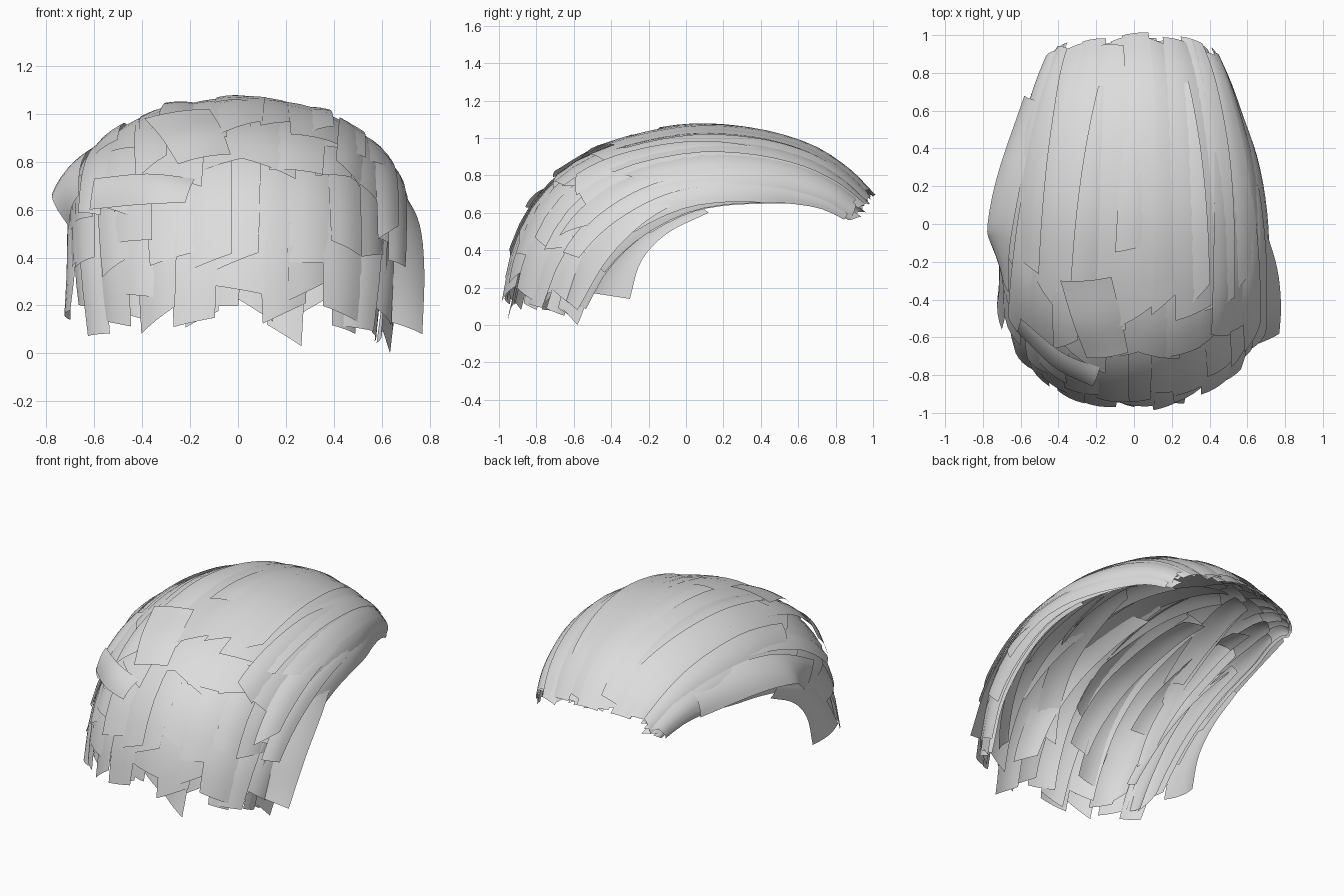
import bpy, bmesh, math, random
from mathutils import Vector

if "Cube" in bpy.data.objects:
    bpy.data.objects.remove(bpy.data.objects["Cube"])

random.seed(7)
hair = bpy.data.materials.new("light grey")
hair.diffuse_color = (0.72, 0.72, 0.72, 1)
hair.use_nodes = True
hair.node_tree.nodes["Principled BSDF"].inputs["Base Color"].default_value = hair.diffuse_color

# Guide paths, fringe to nape: crown line and lower side line
CROWN = [(0, -.99, .12), (0, -.93, .41), (0, -.785, .69), (0, -.51, .905), (0, -.06, 1.03),
         (0, .32, 1.03), (0, .64, .95), (0, .85, .825), (0, .99, .69)]
SIDE = [(.65, -.56, .08), (.68, -.44, .30), (.69, -.26, .48), (.69, -.03, .61), (.67, .18, .66),
        (.63, .38, .67), (.57, .56, .665), (.51, .74, .63), (.44, .91, .54)]


def along(path, t):
    """Smooth point on a path, t from 0 to 1, straight beyond the ends."""
    p = [Vector(q) for q in path]
    p = [2 * p[0] - p[1]] + p + [2 * p[-1] - p[-2]]
    n = len(path) - 1
    i = min(max(int(math.floor(t * n)), 0), n - 1)
    f = t * n - i
    a, b, c, d = p[i:i + 4]
    if f < 0 or f > 1:
        return b + (c - b) * f
    return 0.5 * (2 * b + (c - a) * f + (2 * a - 5 * b + 4 * c - d) * f * f
                  + (3 * b - a - 3 * c + d) * f ** 3)


def scalp(u, t):
    """Dome surface: u from -1 (left) to 1 (right), t from fringe to nape."""
    c, s = along(CROWN, t), along(SIDE, t)
    a = u * math.pi / 2
    k = math.cos(a)
    return Vector((s.x * math.sin(a), s.y + (c.y - s.y) * k, s.z + (c.z - s.z) * k))


def raised(u, t, h):
    e = .01
    du = scalp(u + e, t) - scalp(u - e, t)
    dt = scalp(u, t + e) - scalp(u, t - e)
    return scalp(u, t) + du.cross(dt).normalized() * h


def make_strip(name, point, rows=16, cols=4):
    """Sheet from point(a, b): a across -1..1, b along 0..1."""
    bm = bmesh.new()
    g = [[bm.verts.new(point(2 * i / cols - 1, j / rows)) for i in range(cols + 1)]
         for j in range(rows + 1)]
    for j in range(rows):
        for i in range(cols):
            f = bm.faces.new((g[j][i], g[j][i + 1], g[j + 1][i + 1], g[j + 1][i]))
            f.smooth = True
    me = bpy.data.meshes.new(name)
    bm.to_mesh(me)
    bm.free()
    me.materials.append(hair)
    ob = bpy.data.objects.new(name, me)
    bpy.context.collection.objects.link(ob)


def lock(name, u, width, t0, t1, h0, h1, sway=0.0, lean=.01):
    """One flat lock of hair lying on the dome, with slanted cut ends."""
    tilt = random.uniform(-lean, lean)
    cut0, cut1 = random.uniform(-.025, .025), random.uniform(-.02, .02)

    def point(a, b):
        t = t0 + cut0 * a + (t1 + cut1 * a - t0 - cut0 * a) * b
        w = width * (.85 + .15 * math.sin(math.pi * b))
        uu = u + sway * (b - .5) + a * w / 2
        uu = max(-1.04, min(1.04, uu))
        return raised(uu, t, h0 + (h1 - h0) * b + tilt * a + .006 * (1 - a * a))
    make_strip(name, point)


# Layers from inside out: name, count, width, start, end, start height, end height, lean
LAYERS = [("under_lock", 14, .19, .00, .58, -.035, -.06, .03),
          ("fringe_lock", 13, .22, .01, .80, -.012, -.035, .015),
          ("middle_lock", 13, .22, .13, .99, .000, -.015, .012),
          ("crown_lock", 12, .24, .26, 1.0, .012, .000, .01),
          ("top_lock", 11, .25, .37, 1.0, .022, .008, .01)]
for name, count, width, t0, t1, h0, h1, lean in LAYERS:
    for i in range(count):
        u = -.9 + 1.8 * i / (count - 1) + random.uniform(-.02, .02)
        if name == "top_lock":
            u *= .88
        lock(name, u, width * random.uniform(.9, 1.15),
             t0 + random.uniform(-.02, .06), t1 + random.uniform(-.05, .01),
             h0 + random.uniform(-.008, .008), h1 + random.uniform(-.008, .008),
             random.uniform(-.07, .07), lean)

# Short loose locks lifting off the front of the crown
for u, t in ((-.62, .24), (-.35, .3), (-.2, .40), (.02, .48), (.3, .40), (.5, .3), (.68, .2), (.78, .14)):
    lock("loose_lock", u, .15, t, t + .4, .035, .005, random.uniform(-.12, .12), .02)

# Swept locks over the inside of the dome
for i in range(20):
    t = .08 + .08 * (i % 5)
    lock("inner_lock", -.80 + .084 * i, .16, t, t + .42, random.uniform(-.11, -.04),
         random.uniform(-.11, -.04), random.uniform(-.3, .3), .035)


def panel(name, edge_a, edge_b, bulge=(0, 0, 0)):
    """Wide lock spanning two edge paths, bowed along the bulge vector."""
    def point(a, b):
        return along(edge_a, b).lerp(along(edge_b, b), (a + 1) / 2) + Vector(bulge) * (1 - a * a)
    make_strip(name, point, 14, 6)


# Flaring lock on the right, standing off the dome at its rear edge
panel("right_flare_panel",
      [(.64, -.64, .13), (.65, -.54, .40), (.64, -.36, .63), (.60, -.10, .80)],
      [(.77, -.58, .08), (.778, -.42, .35), (.755, -.22, .55), (.68, .02, .69)], (.01, 0, 0))
panel("right_front_panel",
      [(.60, -.68, .11), (.62, -.60, .40), (.62, -.44, .63)],
      [(.635, -.58, .0), (.665, -.46, .28), (.67, -.28, .52)])

# Locks on the left: one hanging to the lower rear edge, one bulging over the temple
panel("left_hanging_panel",
      [(-.70, -.56, .18), (-.68, -.47, .36), (-.67, -.30, .57), (-.65, .0, .71)],
      [(-.70, -.30, .14), (-.70, -.24, .34), (-.70, -.10, .49), (-.69, .12, .60)], (-.025, 0, 0))
panel("left_temple_panel",
      [(-.665, -.36, .66), (-.66, -.15, .77), (-.63, .05, .84), (-.58, .3, .86), (-.50, .65, .80)],
      [(-.70, -.22, .52), (-.76, -.10, .61), (-.775, .0, .67), (-.72, .27, .70), (-.58, .68, .66)],
      (-.015, 0, .01))

# Swept flaps over the left of the fringe
panel("fringe_sweep_flap",
      [(-.18, -.76, .73), (-.38, -.68, .75), (-.60, -.50, .73)],
      [(-.22, -.86, .63), (-.42, -.76, .62), (-.62, -.57, .60)], (0, -.01, .01))
panel("crown_flap",
      [(-.25, -.71, .79), (-.32, -.53, .90), (-.39, -.30, .98)],
      [(-.03, -.68, .83), (-.07, -.49, .94), (-.12, -.28, 1.02)], (0, -.01, .01))
